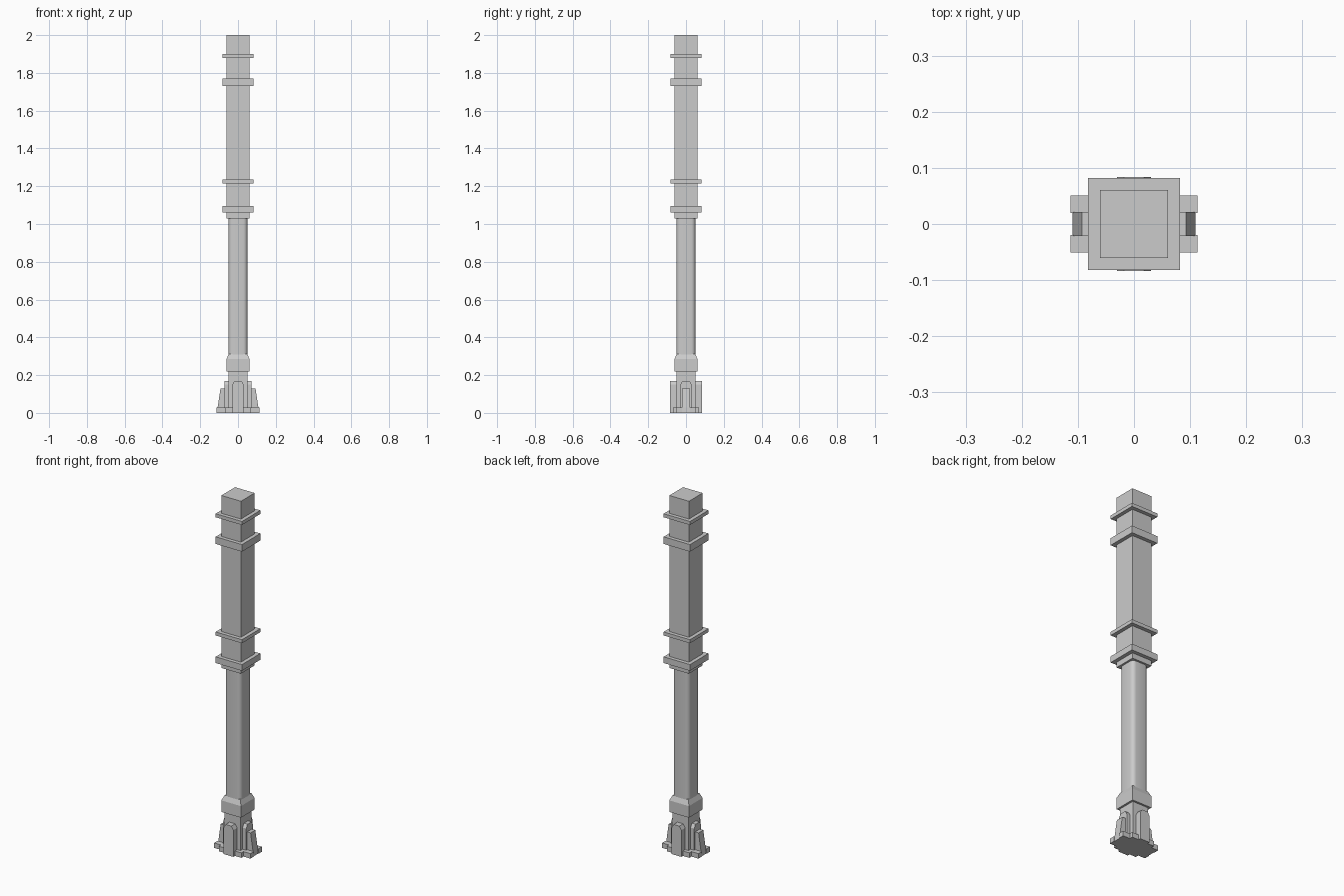
import bpy
import bmesh
import math

cube = bpy.data.objects.get("Cube")
if cube:
    bpy.data.objects.remove(cube, do_unlink=True)

grey = bpy.data.materials.new("plain_grey")
grey.use_nodes = True
colour = (0.6, 0.6, 0.6, 1)
grey.diffuse_color = colour
grey.node_tree.nodes["Principled BSDF"].inputs["Base Color"].default_value = colour


def finish(name, bm):
    bmesh.ops.recalc_face_normals(bm, faces=bm.faces)
    mesh = bpy.data.meshes.new(name)
    bm.to_mesh(mesh)
    bm.free()
    mesh.materials.append(grey)
    obj = bpy.data.objects.new(name, mesh)
    bpy.context.collection.objects.link(obj)
    return obj


def box(name, x, y, z):
    """Box from (min, max) ranges."""
    bm = bmesh.new()
    bmesh.ops.create_cube(bm, size=1)
    for v in bm.verts:
        for i, (low, high) in enumerate((x, y, z)):
            v.co[i] = high if v.co[i] > 0 else low
    return finish(name, bm)


def square(name, half, low, high):
    return box(name, (-half, half), (-half, half), (low, high))


def prism(name, outline, low, high, angle):
    """Extrude an (out, up) or (across, up) outline; then turn it about z."""
    bm = bmesh.new()
    face = bm.faces.new([bm.verts.new((a, low, b)) for a, b in outline])
    new = bmesh.ops.extrude_face_region(bm, geom=[face])["geom"]
    for v in new:
        if isinstance(v, bmesh.types.BMVert):
            v.co.y = high
    obj = finish(name, bm)
    obj.rotation_euler.z = angle
    return obj


# Square upper column with its four bands
square("upper_column", 0.061, 1.03, 2.0)
for i, (low, high) in enumerate([(1.06, 1.095), (1.215, 1.235),
                                 (1.73, 1.77), (1.88, 1.9)]):
    square(f"band_{i + 1}", 0.082, low, high)

# Shaft with rounded vertical corners
shaft = square("shaft", 0.05, 0.3, 1.03)
bm = bmesh.new()
bm.from_mesh(shaft.data)
upright = [e for e in bm.edges if abs(e.verts[0].co.z - e.verts[1].co.z) > 0.1]
bmesh.ops.bevel(bm, geom=upright, offset=0.022, segments=4, profile=0.5,
                affect='EDGES')
bm.to_mesh(shaft.data)
bm.free()
bpy.ops.object.select_all(action='DESELECT')
shaft.select_set(True)
bpy.context.view_layer.objects.active = shaft
bpy.ops.object.shade_smooth_by_angle(angle=math.radians(35))

# Collar with a sloped shoulder
square("collar", 0.061, 0.22, 0.285)
shoulder = square("collar_shoulder", 0.061, 0.285, 0.313)
for v in shoulder.data.vertices:
    if v.co.z > 0.3:
        v.co.x *= 0.8
        v.co.y *= 0.8

# Base block and plinth
square("base_block", 0.05, 0.0, 0.22)
square("plinth", 0.07, 0.0, 0.028)

# Upright panels with clipped tops, one on each side
panel = [(-0.03, 0), (0.03, 0), (0.03, 0.15), (0.018, 0.17),
         (-0.018, 0.17), (-0.03, 0.15)]
for side, turn, reach in (("front", 0, 0.084), ("left", 90, 0.072),
                          ("back", 180, 0.084), ("right", 270, 0.072)):
    prism(f"{side}_panel", panel, -reach, -0.045, math.radians(turn))

# Sloped buttresses and split feet on the left and right
fin = [(0.06, 0), (0.11, 0), (0.108, 0.028), (0.093, 0.128), (0.06, 0.128)]
for side, turn in (("left", 0), ("right", 180)):
    prism(f"{side}_buttress", fin, -0.021, 0.021, math.radians(turn))
    s = 1 if side == "left" else -1
    for end, t in (("front", -1), ("back", 1)):
        box(f"{side}_{end}_foot", sorted((s * 0.05, s * 0.113)),
            sorted((t * 0.02, t * 0.051)), (0, 0.028))
